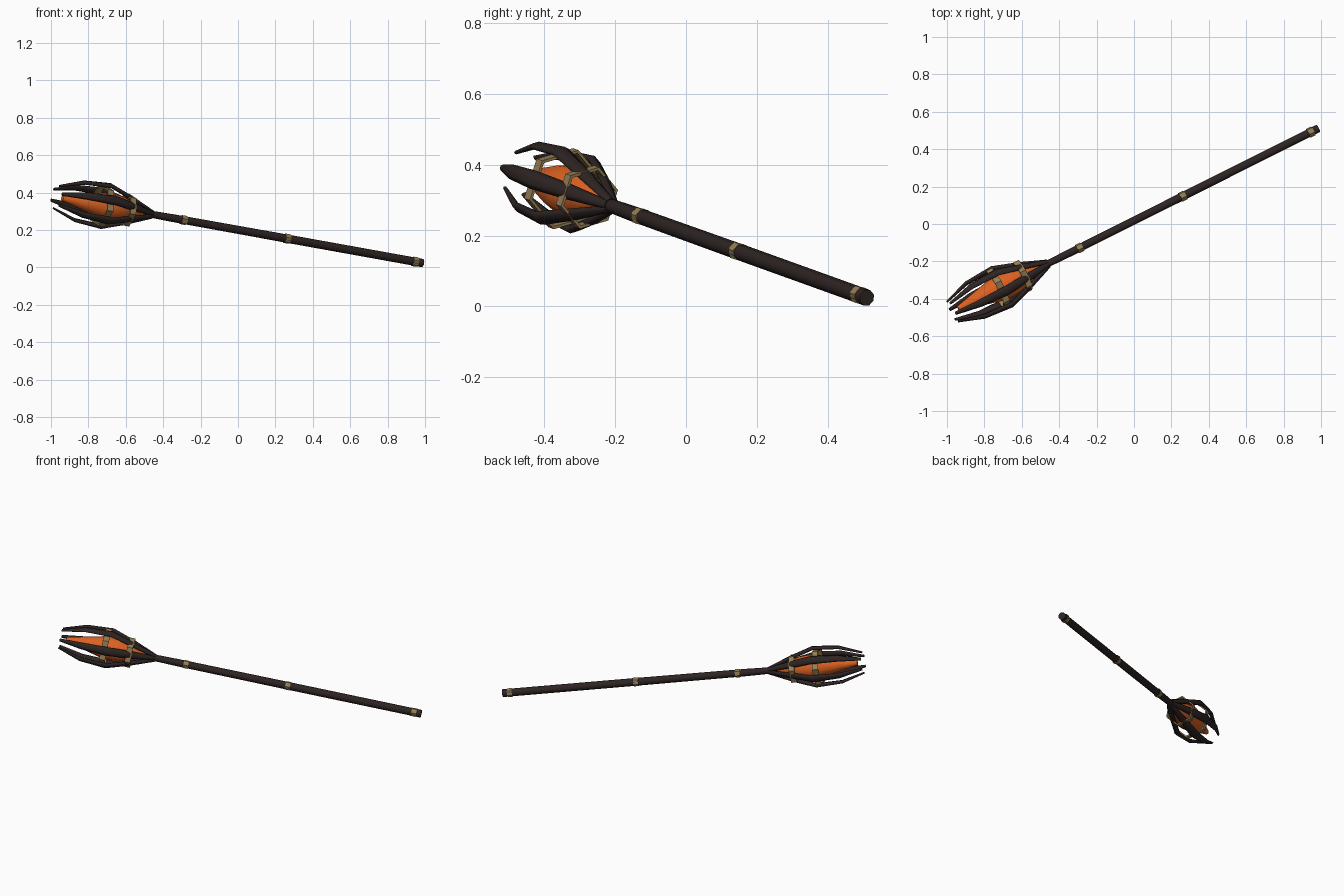
import bpy, bmesh, math
from mathutils import Vector

if "Cube" in bpy.data.objects:
    bpy.data.objects.remove(bpy.data.objects["Cube"])

# Staff frame: local z runs from butt to head
BUTT = Vector((0.985, 0.511, 0.024))
D = Vector((-1, -0.5005, 0.180)).normalized()
U = Vector((0.4476, -0.8942, 0)).normalized()
V = U.cross(D)
if V.z < 0:
    V = -V


def world(u, v, l):
    return BUTT + U * u + V * v + D * l


def material(name, rgb):
    m = bpy.data.materials.new(name)
    m.diffuse_color = (*rgb, 1)
    m.use_nodes = True
    m.node_tree.nodes["Principled BSDF"].inputs["Base Color"].default_value = m.diffuse_color
    return m


WOOD = material("dark wood", (0.027, 0.018, 0.017))
BINDING = material("tan binding", (0.30, 0.21, 0.09))
ORANGE = material("orange crystal", (0.72, 0.12, 0.015))


def loft(name, rings, mat, closed=False, smooth=False):
    """Skin a list of rings; cap the ends, or join last ring to first."""
    bm = bmesh.new()
    loops = [[bm.verts.new(world(*p)) for p in r] for r in rings]
    n = len(loops[0])
    pairs = list(zip(loops, loops[1:]))
    if closed:
        pairs.append((loops[-1], loops[0]))
    else:
        bm.faces.new(loops[0])
        bm.faces.new(loops[-1])
    for a, b in pairs:
        for i in range(n):
            j = (i + 1) % n
            bm.faces.new((a[i], a[j], b[j], b[i]))
    bmesh.ops.recalc_face_normals(bm, faces=bm.faces)
    # Soft sides, crisp end caps
    for f in bm.faces:
        f.smooth = smooth and len(f.verts) == 4
    me = bpy.data.meshes.new(name)
    bm.to_mesh(me)
    bm.free()
    me.materials.append(mat)
    ob = bpy.data.objects.new(name, me)
    bpy.context.collection.objects.link(ob)
    return ob


def circle(l, r, n, phase=0.0):
    return [(r * math.cos(phase + math.tau * i / n), r * math.sin(phase + math.tau * i / n), l)
            for i in range(n)]


def hoop(name, l, width, r, thick, phase):
    """Hollow six-sided band."""
    a, b = l - width / 2, l + width / 2
    rings = [circle(a, r, 6, phase), circle(b, r, 6, phase),
             circle(b, r - thick, 6, phase), circle(a, r - thick, 6, phase)]
    loft(name, rings, BINDING, closed=True)


# Shaft
loft("shaft", [circle(l, r, 8, math.pi / 8) for l, r in
               [(0, 0.0235), (0.8, 0.0235), (1.5, 0.022), (1.68, 0.019)]], WOOD, smooth=True)

# Shaft bindings: six-sided, so the wood shows through the flats
for i, (l, w, r) in enumerate([(0.045, 0.03, 0.0265), (0.82, 0.03, 0.0265),
                               (1.445, 0.03, 0.0255), (1.645, 0.014, 0.0235)]):
    hoop(f"shaft_binding_{i + 1}", l, w, r, 0.006, 0.2)

# Crystal
loft("crystal", [circle(l, r, 10) for l, r in
                 [(1.69, 0.015), (1.76, 0.045), (1.83, 0.068), (1.89, 0.074), (1.95, 0.068),
                  (2.03, 0.049), (2.12, 0.028), (2.18, 0.014)]], ORANGE, smooth=True)

# Six curved prongs: length, centre radius, half width, half thickness
PRONG = [(1.635, 0.013, 0.013, 0.009), (1.78, 0.068, 0.023, 0.011), (1.917, 0.114, 0.027, 0.011),
         (2.075, 0.105, 0.021, 0.009), (2.215, 0.062, 0.009, 0.005)]
PHASE = math.radians(15)
for k in range(6):
    ang = PHASE + k * math.tau / 6
    c, s = math.cos(ang), math.sin(ang)
    rings = []
    for i, (l, r, w, t) in enumerate(PRONG):
        p, q = PRONG[max(i - 1, 0)], PRONG[min(i + 1, len(PRONG) - 1)]
        tl, tr = Vector((q[0] - p[0], q[1] - p[1])).normalized()
        ring = []
        for j in range(6):
            x = w * math.cos(math.tau * j / 6)
            y = t * 1.15 * math.sin(math.tau * j / 6)
            rad, ll = r + y * tl, l - y * tr
            ring.append((rad * c - x * s, rad * s + x * c, ll))
        rings.append(ring)
    loft(f"prong_{k + 1}", rings, WOOD, smooth=True)

# Hexagonal bindings threaded behind the prongs, corners in the gaps
GAP = PHASE + math.pi / 6
hoop("lower_cage_binding", 1.79, 0.034, 0.091, 0.009, GAP)
hoop("upper_cage_binding", 1.94, 0.036, 0.117, 0.009, GAP)
